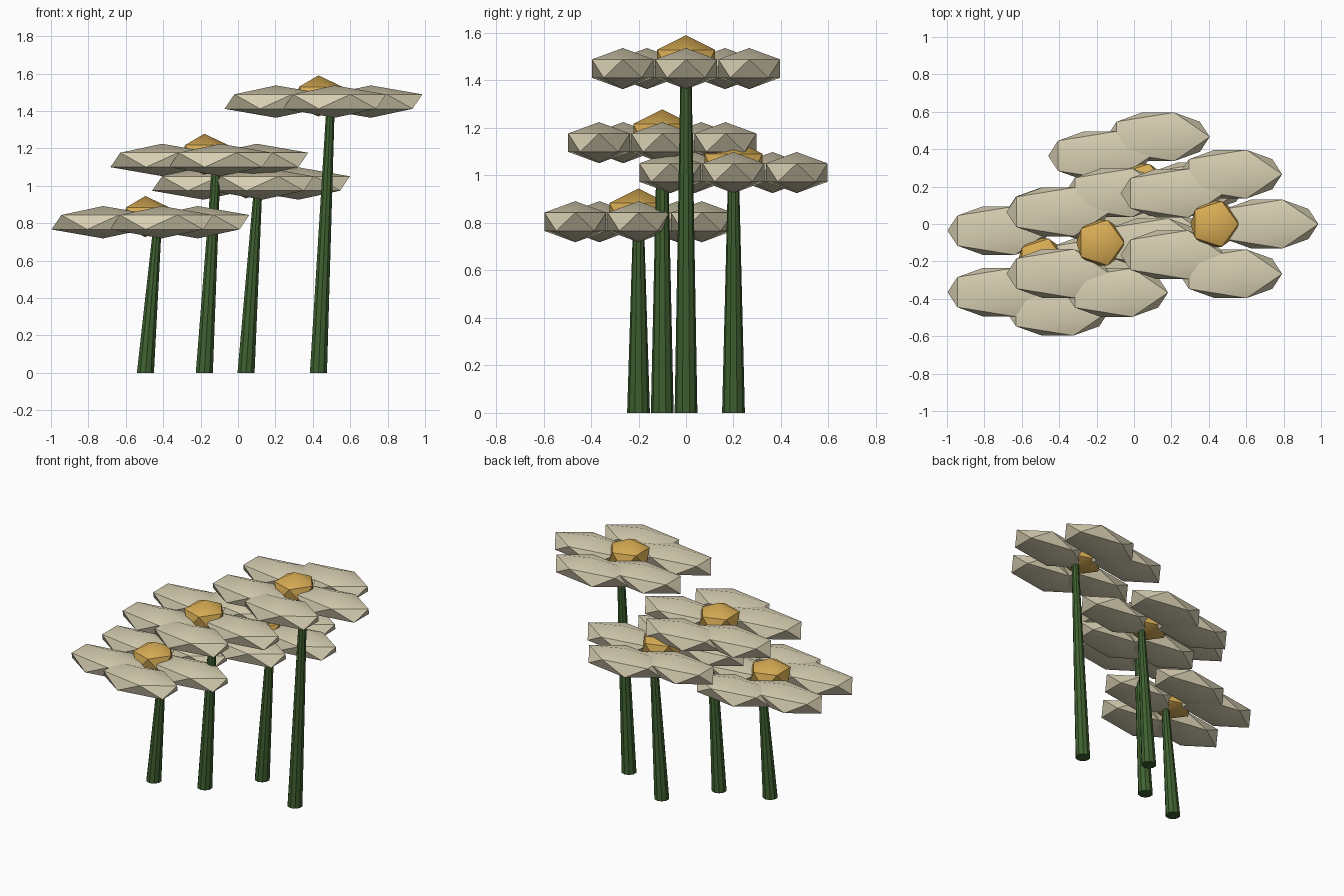
import bpy, math
from mathutils import Matrix, Vector

if "Cube" in bpy.data.objects:
    bpy.data.objects.remove(bpy.data.objects["Cube"])


def material(name, color):
    m = bpy.data.materials.new(name)
    m.diffuse_color = (*color, 1)
    m.use_nodes = True
    m.node_tree.nodes["Principled BSDF"].inputs["Base Color"].default_value = m.diffuse_color
    return m


CREAM = material("cream", (0.69, 0.63, 0.45))
GOLD = material("gold", (0.70, 0.42, 0.09))
GREEN = material("stem green", (0.05, 0.12, 0.03))


def finish(name, mat, angle):
    ob = bpy.context.object
    ob.name = name
    ob.data.materials.append(mat)
    bpy.ops.object.shade_smooth_by_angle(angle=math.radians(angle))
    return ob


def blob(name, loc, size, mat):
    """Flattened twenty-sided ball."""
    bpy.ops.mesh.primitive_ico_sphere_add(subdivisions=1, radius=1)
    ob = bpy.context.object
    ob.data.transform(Matrix.Diagonal((*size, 1)))
    ob.location = loc
    finish(name, mat, 40)


def stem(name, x, y, height, lean=0.066):
    """Tapered stem leaning towards +x, with a level foot."""
    bpy.ops.mesh.primitive_cone_add(vertices=10, radius1=0.048, radius2=0.023, depth=height)
    ob = bpy.context.object
    for v in ob.data.vertices:
        v.co.z += height / 2
        v.co.x += lean * v.co.z / height
    ob.location = (x, y, 0)
    finish(name, GREEN, 30)


def flower(n, x, y, z):
    stem(f"stem_{n}", x, y, z)
    blob(f"flower_centre_{n}", (x, y, z + 0.03), (0.143, 0.143, 0.11), GOLD)
    # five petals in a ring, all stretched along x
    for i in range(5):
        a = math.radians(72 * i)
        p = Vector((x + 0.28 * math.cos(a), y + 0.28 * math.sin(a), z))
        blob(f"petal_{n}_{i + 1}", p, (0.308, 0.153, 0.0865), CREAM)


for n, spot in enumerate([(-0.495, -0.2, 0.805), (0.043, 0.2, 1.012),
                          (-0.18, -0.1, 1.138), (0.43, 0, 1.45)], 1):
    flower(n, *spot)
